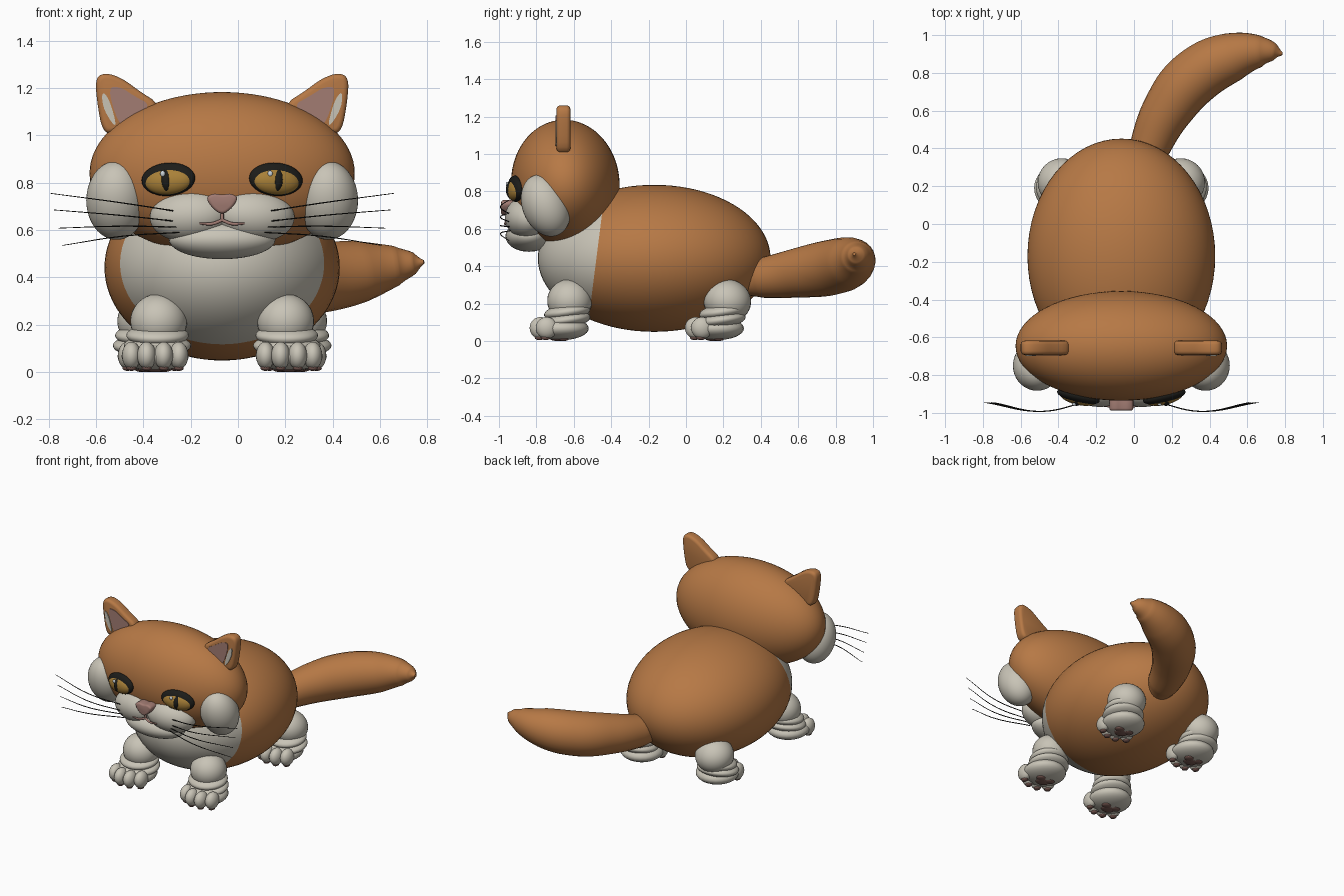
import bpy, bmesh, math
from mathutils import Matrix, Vector, Euler

if "Cube" in bpy.data.objects:
    bpy.data.objects.remove(bpy.data.objects["Cube"])

CX = -0.067  # the animal's mirror line


def mat(name, rgb):
    m = bpy.data.materials.new(name)
    m.diffuse_color = (*rgb, 1)
    m.use_nodes = True
    m.node_tree.nodes["Principled BSDF"].inputs["Base Color"].default_value = m.diffuse_color
    return m


ORANGE = mat("orange fur", (0.47, 0.19, 0.06))
WHITE = mat("white fur", (0.58, 0.55, 0.47))
PINK = mat("pink skin", (0.36, 0.20, 0.17))
PAD = mat("paw pad", (0.19, 0.10, 0.085))
GOLD = mat("gold iris", (0.40, 0.22, 0.04))
DARK = mat("black", (0.012, 0.012, 0.010))
GLINT = mat("eye glint", (0.60, 0.66, 0.70))


def finish(name, bm, *mats):
    me = bpy.data.meshes.new(name)
    bm.to_mesh(me)
    bm.free()
    for m in mats:
        me.materials.append(m)
    for p in me.polygons:
        p.use_smooth = True
    ob = bpy.data.objects.new(name, me)
    bpy.context.collection.objects.link(ob)
    return ob


def blob_mesh(parts, seg=32):
    """Ellipsoids given as (centre, radii, optional rotation in degrees), x from the mirror line."""
    bm = bmesh.new()
    for c, r, *rot in parts:
        e = Euler([math.radians(a) for a in (rot[0] if rot else (0, 0, 0))])
        m = (Matrix.Translation((c[0] + CX, c[1], c[2])) @ e.to_matrix().to_4x4()
             @ Matrix.Diagonal((*r, 1)))
        bmesh.ops.create_uvsphere(bm, u_segments=seg, v_segments=seg * 2 // 3, radius=1, matrix=m)
    return bm


def blobs(name, material, parts, seg=32):
    return finish(name, blob_mesh(parts, seg), material)


def rounded(pts, times=2):
    """Corner cutting of a closed outline."""
    for _ in range(times):
        out = []
        for i, p in enumerate(pts):
            a, b = Vector(p), Vector(pts[(i + 1) % len(pts)])
            out += [a.lerp(b, 0.25), a.lerp(b, 0.75)]
        pts = out
    return pts


def slab(name, material, pts, y0, y1, side=1, bevel=0.0):
    """Outline in x and z, extruded from y0 back to y1."""
    bm = bmesh.new()
    f = bm.faces.new([bm.verts.new((side * p[0] + CX, y0, p[1])) for p in rounded(pts)])
    new = bmesh.ops.extrude_face_region(bm, geom=[f])["geom"]
    for v in new:
        if isinstance(v, bmesh.types.BMVert):
            v.co.y = y1
    bmesh.ops.recalc_face_normals(bm, faces=bm.faces)
    if bevel:
        rim = [e for e in bm.edges if abs(e.verts[0].co.y - e.verts[1].co.y) < 1e-5]
        bmesh.ops.bevel(bm, geom=rim, offset=bevel, segments=3, profile=0.5, affect='EDGES')
    ob = finish(name, bm, material)
    bpy.context.view_layer.objects.active = ob
    ob.select_set(True)
    bpy.ops.object.shade_smooth_by_angle(angle=math.radians(35))
    ob.select_set(False)


def tube(name, material, lines, thick, res=3):
    """Smooth tubes through points (x, y, z, radius factor)."""
    cu = bpy.data.curves.new(name, 'CURVE')
    cu.dimensions = '3D'
    cu.bevel_depth = thick
    cu.bevel_resolution = res
    cu.resolution_u = 10
    cu.use_fill_caps = True
    for pts in lines:
        s = cu.splines.new('BEZIER')
        s.radius_interpolation = 'CARDINAL'
        s.bezier_points.add(len(pts) - 1)
        for bp, p in zip(s.bezier_points, pts):
            bp.co = (p[0] + CX, p[1], p[2])
            bp.radius = p[3]
            bp.handle_left_type = bp.handle_right_type = 'AUTO'
    cu.materials.append(material)
    bpy.context.collection.objects.link(bpy.data.objects.new(name, cu))


# Body, cut along a slanted plane so the chest is white
bm = blob_mesh([((0, -0.17, 0.442), (0.497, 0.622, 0.393))], 64)
co, no = Vector((0, -0.52, 0.12)), Vector((0, -1, 0.127)).normalized()
bmesh.ops.bisect_plane(bm, geom=bm.verts[:] + bm.edges[:] + bm.faces[:], plane_co=co, plane_no=no)
for f in bm.faces:
    f.material_index = int((f.calc_center_median() - co).dot(no) > 0)
finish("body", bm, ORANGE, WHITE)

# Head, cheeks, muzzle and chin
blobs("head", ORANGE, [((0, -0.645, 0.84), (0.56, 0.29, 0.343), (4, 0, 0))], 64)
blobs("cheeks", WHITE, [((s * 0.446, -0.75, 0.725), (0.128, 0.125, 0.172), (22, 0, 0))
                        for s in (-1, 1)], 40)
blobs("muzzle", WHITE, [((s * 0.135, -0.855, 0.66), (0.172, 0.112, 0.11), (0, s * 4, s * 8))
                        for s in (-1, 1)], 40)
blobs("chin", WHITE, [((0, -0.84, 0.56), (0.225, 0.125, 0.083))], 40)

# Nose and mouth line
slab("nose", PINK, [(-0.07, 0.738), (-0.035, 0.756), (0, 0.748), (0.035, 0.756), (0.07, 0.738),
                    (0.045, 0.695), (0, 0.662), (-0.045, 0.695)], -0.988, -0.90, 1, 0.012)
tube("mouth", PINK, [[(0, -0.955, 0.68, 1), (0, -0.96, 0.64, 1)]]
     + [[(0, -0.96, 0.642, 1), (s * 0.04, -0.966, 0.627, 1), (s * 0.095, -0.963, 0.627, 0.6)]
        for s in (-1, 1)], 0.007)

# Eyes
for s, side in ((-1, "left"), (1, "right")):
    x, rot = s * 0.227, (0, s * 4, s * 13)
    blobs("eye_rim_" + side, DARK, [((x, -0.912, 0.814), (0.116, 0.036, 0.07), rot)])
    blobs("iris_" + side, GOLD, [((x, -0.915, 0.807), (0.104, 0.043, 0.059), rot)])
    blobs("pupil_" + side, DARK, [((x + s * 0.004, -0.917, 0.808), (0.03, 0.047, 0.053), rot)])
    blobs("glint_" + side, GLINT, [((x - 0.024, -0.955, 0.838), (0.011, 0.008, 0.013))], 12)

    # Ears with pink lining and a pale tuft
    slab("ear_" + side, ORANGE, [(0.505, 1.01), (0.53, 1.15), (0.535, 1.245), (0.49, 1.265),
                                 (0.42, 1.24), (0.35, 1.187), (0.26, 1.13), (0.30, 1.03),
                                 (0.45, 1.01)], -0.693, -0.618, s, 0.02)
    slab("ear_lining_" + side, PINK, [(0.485, 1.205), (0.43, 1.205), (0.37, 1.165), (0.295, 1.125),
                                      (0.40, 1.04), (0.44, 1.05)], -0.697, -0.69, s)
    slab("ear_tuft_" + side, WHITE, [(0.508, 1.19), (0.475, 1.15), (0.445, 1.04), (0.465, 1.05),
                                     (0.505, 1.12)], -0.699, -0.69, s)

# Whiskers
ends = [(0.725, 0.755, 0.677), (0.71, 0.685, 0.635), (0.69, 0.608, 0.612), (0.675, 0.535, 0.59)]
tube("whiskers", DARK, [[(s * 0.18, -0.94, z0, 1), (s * 0.42, -0.992, z0 + (z1 - z0) * 0.4 + 0.006, 1),
                         (s * x1, -0.945, z1, 0.6)] for s in (-1, 1) for x1, z1, z0 in ends], 0.0028, 1)

# Legs: upper leg, wrist fold, paw, toes and pads
for name, lx, px, dy, rl in (("front", 0.268, 0.283, 0, 0.12), ("back", 0.315, 0.30, 0.83, 0.128)):
    for s, side in ((-1, "left"), (1, "right")):
        x, p = s * lx, s * px
        tilt = (-12 if dy else 0, 0, 0)
        toes = [(p + d, (-0.745 if abs(d) > 0.05 else -0.778) + dy) for d in (-0.1, -0.036, 0.036, 0.1)]
        blobs(f"{name}_leg_{side}", WHITE,
              [((x, -0.622 + dy * 1.015, 0.215), (rl, rl, 0.115), tilt),
               ((x + s * 0.005, -0.635 + dy, 0.155), (0.132, 0.125, 0.045), (8, 0, 0)),
               ((x + s * 0.005, -0.64 + dy, 0.112), (0.142, 0.13, 0.045), (8, 0, 0))])
        blobs(f"{name}_paw_{side}", WHITE,
              [((p, -0.665 + dy, 0.067), (0.142, 0.145, 0.062))]
              + [((tx, ty, 0.07), (0.04, 0.058, 0.058)) for tx, ty in toes], 24)
        blobs(f"{name}_pads_{side}", PAD,
              [((p + d, y + dy, 0.012), (r, r * 0.85, 0.012))
               for d, y, r in ((0, -0.685, 0.05), (-0.035, -0.655, 0.035), (0.035, -0.655, 0.035))]
              + [((tx, ty - 0.005, 0.017), (0.021, 0.026, 0.012)) for tx, ty in toes], 16)

# Tail
tube("tail", ORANGE, [[(x - CX, y, z, r) for x, y, z, r in (
    (0.05, 0.30, 0.33, 0.085), (0.085, 0.41, 0.338, 0.108), (0.185, 0.615, 0.367, 0.135),
    (0.33, 0.785, 0.395, 0.148), (0.52, 0.885, 0.425, 0.13), (0.67, 0.915, 0.45, 0.084),
    (0.745, 0.91, 0.46, 0.045), (0.785, 0.90, 0.465, 0.008))]], 1.0, 10)
